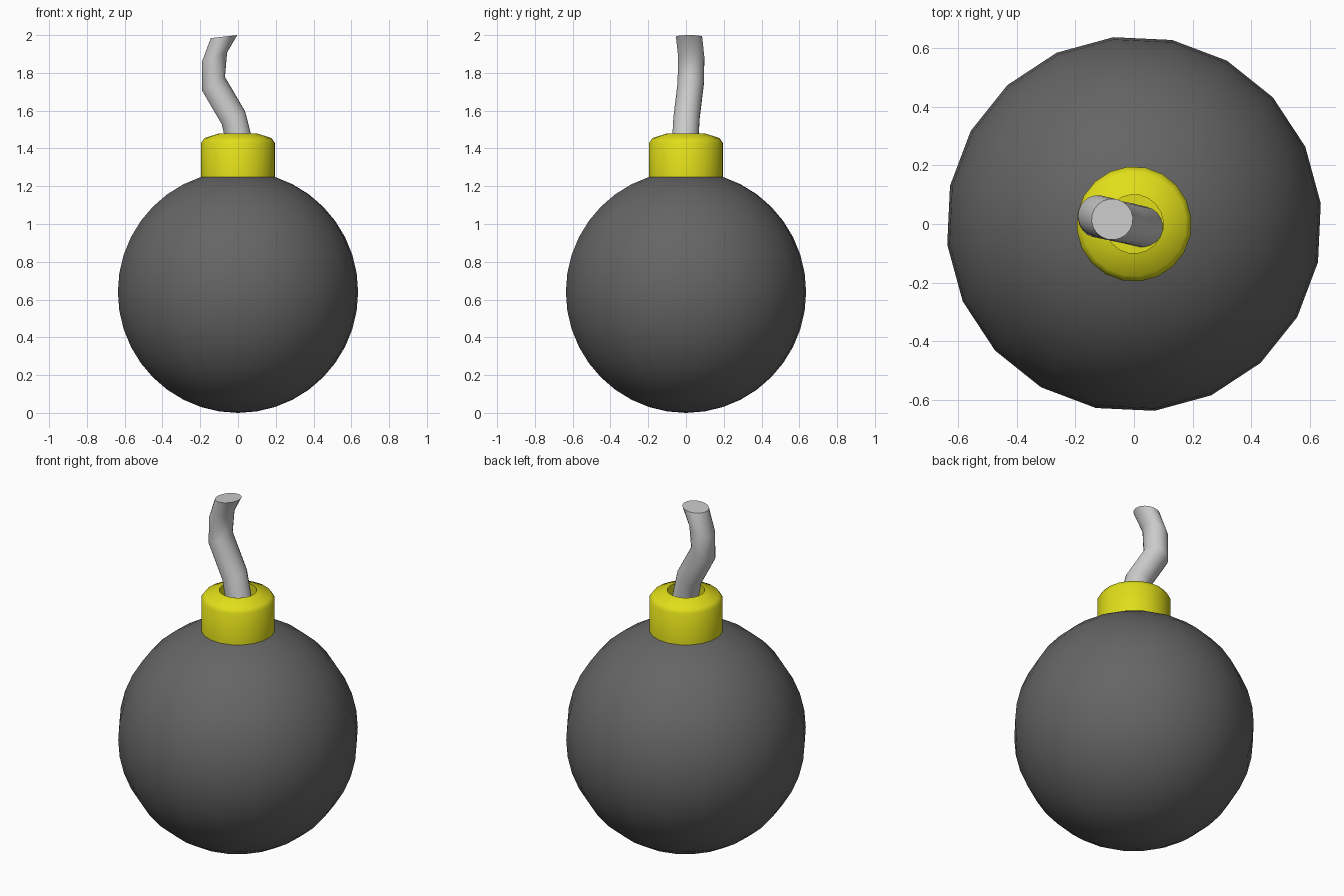
import bpy, bmesh, math
from mathutils import Vector

if "Cube" in bpy.data.objects:
    bpy.data.objects.remove(bpy.data.objects["Cube"])

SIDES = 20
TWIST = math.radians(6.3)


def skin(name, rings, color=None, angle=40):
    """Bridge a list of vertex rings; a one-point ring closes as a fan."""
    bm = bmesh.new()
    loops = [[bm.verts.new(p) for p in ring] for ring in rings]
    for a, b in zip(loops, loops[1:]):
        for i in range(SIDES):
            j = (i + 1) % SIDES
            if len(a) == 1:
                bm.faces.new((a[0], b[j], b[i]))
            elif len(b) == 1:
                bm.faces.new((a[i], a[j], b[0]))
            else:
                bm.faces.new((a[i], a[j], b[j], b[i]))
    for end in (loops[0], loops[-1]):
        if len(end) > 1:
            bm.faces.new(end)
    bmesh.ops.recalc_face_normals(bm, faces=bm.faces)
    mesh = bpy.data.meshes.new(name)
    bm.to_mesh(mesh)
    bm.free()
    obj = bpy.data.objects.new(name, mesh)
    bpy.context.collection.objects.link(obj)
    if color:
        mat = bpy.data.materials.new(name + "_paint")
        mat.diffuse_color = color
        mat.use_nodes = True
        mat.node_tree.nodes["Principled BSDF"].inputs["Base Color"].default_value = mat.diffuse_color
        mesh.materials.append(mat)
    bpy.ops.object.select_all(action='DESELECT')
    obj.select_set(True)
    bpy.context.view_layer.objects.active = obj
    bpy.ops.object.shade_smooth_by_angle(angle=math.radians(angle))
    return obj


def ring(center, u, v):
    if u.length < 1e-5:
        return [center]
    return [center + u * math.cos(t) + v * math.sin(t)
            for t in (TWIST + math.tau * i / SIDES for i in range(SIDES))]


def lathe(name, profile, color):
    return skin(name, [ring(Vector((0, 0, z)), Vector((r, 0, 0)), Vector((0, r, 0)))
                       for r, z in profile], color)


# Round body
R, ROWS = 0.64, 20
lathe("body", [(R * math.sin(math.pi * i / ROWS), R - R * math.cos(math.pi * i / ROWS))
               for i in range(ROWS + 1)], (0.13, 0.13, 0.13, 1))

# Collar with a recessed hole for the fuse
lathe("collar", [(0.196, 1.23), (0.196, 1.43), (0.178, 1.455), (0.1, 1.48),
                 (0.1, 1.36), (0, 1.36)], (0.75, 0.73, 0.01, 1))

# Bent fuse: ring centre x, y, z and the rise of its right-hand side
path = [(0.03, -0.01, 1.34, 0.015), (-0.024, 0.003, 1.562, 0.034),
        (-0.13, 0.025, 1.743, 0.036), (-0.124, 0.028, 1.884, 0.024),
        (-0.074, 0.016, 1.992, 0.008)]
skin("fuse", [ring(Vector((x, y, z)), Vector((math.sqrt(0.071 ** 2 - d * d), 0, d)),
                   Vector((0, 0.07, 0))) for x, y, z, d in path], angle=60)
